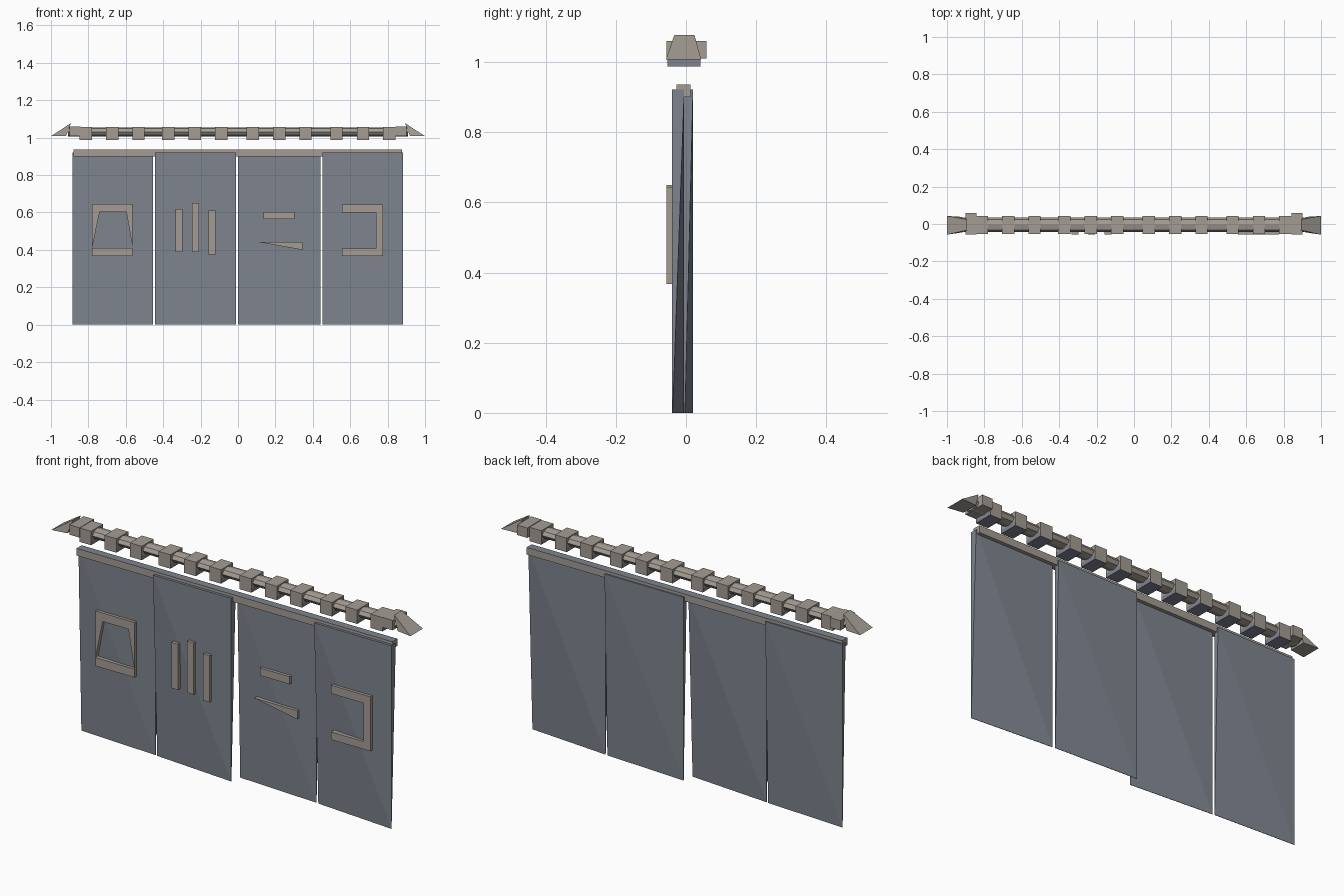
import bpy
import bmesh

old = bpy.data.objects.get("Cube")
if old:
    bpy.data.objects.remove(old, do_unlink=True)


def make_material(name, rgb):
    m = bpy.data.materials.new(name)
    m.use_nodes = True
    m.diffuse_color = (*rgb, 1)
    m.node_tree.nodes["Principled BSDF"].inputs["Base Color"].default_value = (*rgb, 1)
    return m


stone = make_material("warm grey", (0.37, 0.335, 0.295))
cloth = make_material("slate blue", (0.21, 0.23, 0.275))


def finish(name, bm, mats, rule=None):
    """Turn a bmesh into an object, colouring faces by an optional rule."""
    bmesh.ops.recalc_face_normals(bm, faces=bm.faces)
    for f in bm.faces:
        f.material_index = int(bool(rule and rule(f)))
    mesh = bpy.data.meshes.new(name)
    bm.to_mesh(mesh)
    bm.free()
    for m in mats:
        mesh.materials.append(m)
    ob = bpy.data.objects.new(name, mesh)
    bpy.context.collection.objects.link(ob)
    return ob


def hull(name, points, mats, rule=None):
    """Convex solid around a few corner points."""
    bm = bmesh.new()
    verts = [bm.verts.new(p) for p in points]
    bmesh.ops.convex_hull(bm, input=verts)
    return finish(name, bm, mats, rule)


def box(name, x, y, z, mats, rule=None):
    bm = bmesh.new()
    bmesh.ops.create_cube(bm, size=1)
    for v in bm.verts:
        v.co = [r[0] + (c + 0.5) * (r[1] - r[0]) for c, r in zip(v.co, (x, y, z))]
    return finish(name, bm, mats, rule)


def plate(name, outline, front, back):
    """Extrude an x-z outline from front to back."""
    bm = bmesh.new()
    face = bm.faces.new([bm.verts.new((x, front, z)) for x, z in outline])
    grown = bmesh.ops.extrude_face_region(bm, geom=[face])["geom"]
    for v in grown:
        if isinstance(v, bmesh.types.BMVert):
            v.co.y = back
    return finish(name, bm, [stone])


def rect(x0, x1, z0, z1):
    return [(x0, z0), (x1, z0), (x1, z1), (x0, z1)]


# Cloth panels: thick folded top, thin bottom hem running diagonally
FRONT, MID, BACK = -0.04, -0.005, 0.02
spans = [(-0.885, -0.455), (-0.445, -0.01), (0.0, 0.44), (0.452, 0.882)]
TOP, HEM = 0.922, 0.002
for i, (x0, x1) in enumerate(spans):
    y0, y1 = (FRONT, MID) if i % 2 else (MID, BACK)
    bm = bmesh.new()
    v = [bm.verts.new(p) for p in (
        (x0, y0, TOP), (x1, y0, TOP), (x1, y1, TOP), (x0, y1, TOP),
        (x0, y1 - HEM, 0), (x1, y0, 0), (x1, y0 + HEM, 0), (x0, y1, 0))]
    for ids in ((0, 1, 2, 3), (4, 5, 6, 7), (1, 2, 6, 5), (0, 3, 7, 4),
                (0, 1, 5), (0, 5, 4), (2, 3, 7), (2, 7, 6)):
        bm.faces.new([v[k] for k in ids])
    finish(f"cloth_panel_{i + 1}", bm, [cloth])

# Hanging rail
box("hanging_rail", (-0.88, 0.878), (-0.027, 0.013), (0.9, 0.936),
    [stone, cloth], lambda f: f.normal.z > 0.5)

# Raised geometric trim on the panels
trims = [
    ("frame_top", 0, rect(-0.78, -0.563, 0.602, 0.645)),
    ("frame_base", 0, rect(-0.78, -0.563, 0.368, 0.41)),
    ("frame_left", 0, [(-0.78, 0.41), (-0.74, 0.602), (-0.78, 0.602)]),
    ("frame_right", 0, [(-0.563, 0.41), (-0.563, 0.602), (-0.597, 0.602)]),
    ("upright_1", 1, rect(-0.333, -0.296, 0.39, 0.62)),
    ("upright_2", 1, rect(-0.245, -0.208, 0.39, 0.65)),
    ("upright_3", 1, rect(-0.157, -0.12, 0.375, 0.61)),
    ("short_strip", 2, rect(0.136, 0.302, 0.565, 0.603)),
    ("tapered_strip", 2, [(0.104, 0.443), (0.344, 0.4), (0.344, 0.443)]),
    ("bracket", 3, [(0.557, 0.368), (0.776, 0.368), (0.776, 0.642), (0.557, 0.642),
                    (0.557, 0.6), (0.738, 0.6), (0.738, 0.407), (0.557, 0.407)]),
]
for name, panel, outline in trims:
    y = -0.055 if panel % 2 else -0.02
    plate("trim_" + name, outline, y, y + 0.03)

# Eight-sided roof beam
bm = bmesh.new()
bmesh.ops.create_cone(bm, cap_ends=True, segments=8, radius1=1, radius2=1, depth=1.82)
for v in bm.verts:
    x, y, z = v.co
    v.co = (z, -0.004 + 0.039 * y, 1.031 + 0.024 * x)
finish("roof_beam", bm, [stone])


def underside(f):
    return f.normal.z < -0.5 or abs(f.normal.x) > 0.5


# Roof tiles wrapped round the beam, three over each panel
n = 0
for centre in (-0.673, -0.231, 0.22, 0.668):
    for step in (-0.141, 0, 0.141):
        n += 1
        xs = (centre + step - 0.033, centre + step + 0.033)
        box(f"roof_tile_{n}", xs, (-0.053, 0.042), (1.008, 1.058), [stone])
        box(f"tile_underside_{n}", xs, (-0.053, 0.042), (0.988, 1.008),
            [stone, cloth], underside)

# End blocks and sloping end caps, mirrored
for side, s in (("right", -1), ("left", 1)):
    box(f"end_block_{side}", sorted((s * 0.843, s * 0.9)), (-0.055, 0.058), (1.01, 1.06), [stone])
    hull(f"end_cap_{side}", [
        (s * 0.893, -0.033, 1.078), (s * 0.893, 0.024, 1.078),
        (s * 0.92, -0.045, 1.008), (s * 0.92, 0.038, 1.008),
        (s, -0.057, 1.008), (s, 0.043, 1.008)], [stone])
